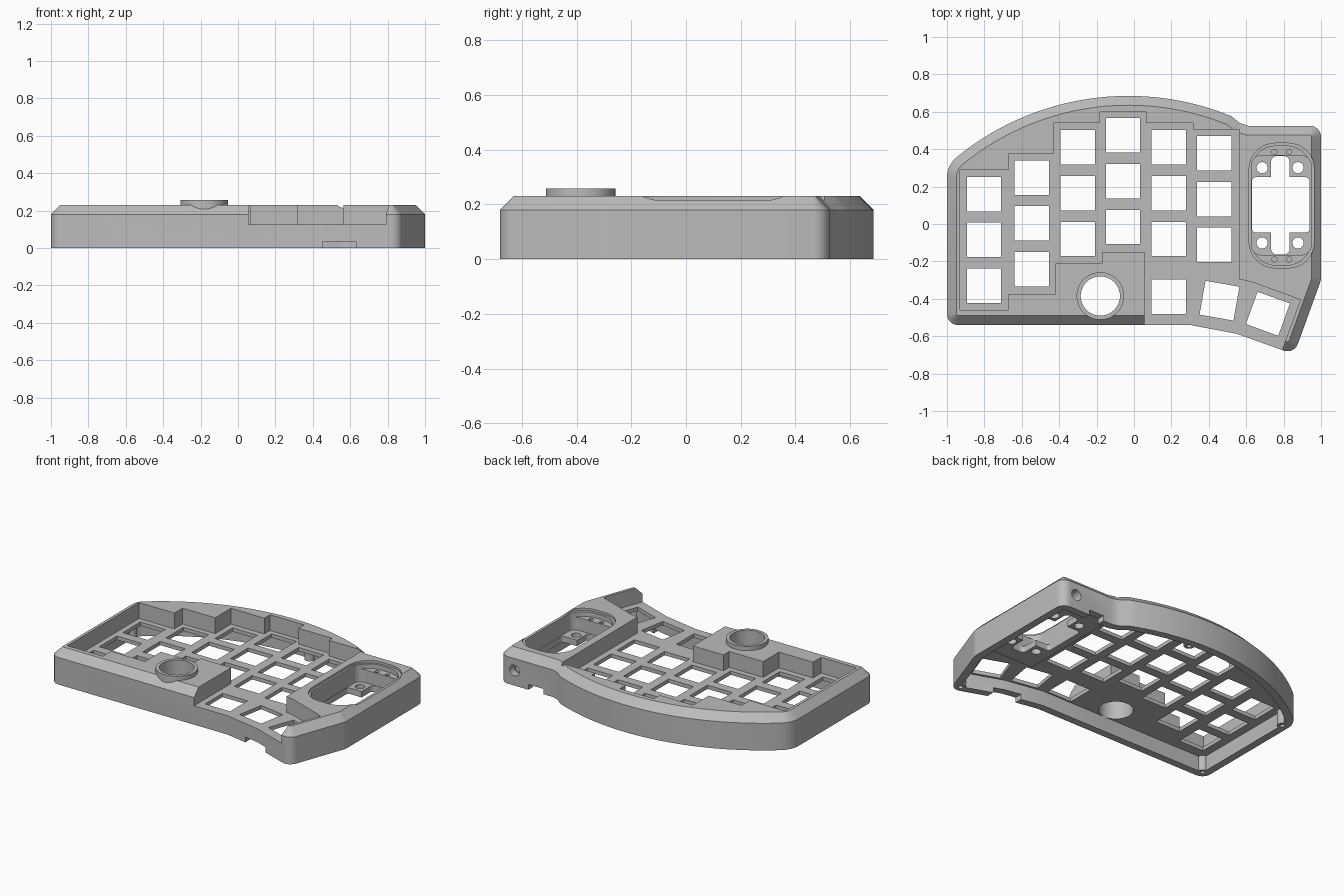
import bpy, bmesh
from math import sin, cos, tan, pi, radians, sqrt
from mathutils import Vector, Matrix

old = bpy.data.objects.get("Cube")
if old:
    bpy.data.objects.remove(old, do_unlink=True)

grey = bpy.data.materials.new("light_grey")
grey.use_nodes = True
grey.diffuse_color = (0.5, 0.5, 0.5, 1)
grey.node_tree.nodes["Principled BSDF"].inputs["Base Color"].default_value = (0.5, 0.5, 0.5, 1)


def rounded(corners, segs=8):
    """Polygon from (x, y, radius) corners."""
    out = []
    n = len(corners)
    for i, (x, y, r) in enumerate(corners):
        p = Vector((x, y))
        if r == 0:
            out.append(p)
            continue
        a = (Vector(corners[i - 1][:2]) - p).normalized()
        b = (Vector(corners[(i + 1) % n][:2]) - p).normalized()
        half = a.angle(b) / 2
        centre = p + (a + b).normalized() * (r / sin(half))
        start = p + a * (r / tan(half)) - centre
        sweep = pi - 2 * half
        if a.cross(b) > 0:
            sweep = -sweep
        for k in range(segs + 1):
            out.append(centre + Matrix.Rotation(sweep * k / segs, 2) @ start)
    return out


def inset(pts, d):
    """Offset a counter-clockwise polygon inward."""
    out = []
    for i, p in enumerate(pts):
        e1 = (p - pts[i - 1]).normalized()
        e2 = (pts[(i + 1) % len(pts)] - p).normalized()
        n1, n2 = Vector((-e1.y, e1.x)), Vector((-e2.y, e2.x))
        out.append(p + (n1 + n2) * (d / (1 + n1.dot(n2))))
    return out


def loft(name, rings):
    """Closed solid through (outline, z) rings."""
    bm = bmesh.new()
    rows = [[bm.verts.new((p[0], p[1], z)) for p in pts] for pts, z in rings]
    n = len(rows[0])
    for lo, hi in zip(rows, rows[1:]):
        for i in range(n):
            j = (i + 1) % n
            bm.faces.new((lo[i], lo[j], hi[j], hi[i]))
    bm.faces.new(rows[0][::-1])
    bm.faces.new(rows[-1])
    bmesh.ops.recalc_face_normals(bm, faces=bm.faces)
    me = bpy.data.meshes.new(name)
    bm.to_mesh(me)
    bm.free()
    me.materials.append(grey)
    ob = bpy.data.objects.new(name, me)
    bpy.context.collection.objects.link(ob)
    return ob


def prism(name, pts, z0, z1):
    return loft(name, [(pts, z0), (pts, z1)])


def disc(x, y, r, n=24):
    return [Vector((x + r * cos(2 * pi * k / n), y + r * sin(2 * pi * k / n))) for k in range(n)]


def rect(x0, x1, y0, y1, r=0):
    return rounded([(x0, y0, r), (x1, y0, r), (x1, y1, r), (x0, y1, r)])


def boolean(target, tool, op="DIFFERENCE"):
    mod = target.modifiers.new("cut", "BOOLEAN")
    mod.operation, mod.solver, mod.object = op, "EXACT", tool
    bpy.context.view_layer.objects.active = target
    bpy.ops.object.modifier_apply(modifier=mod.name)
    bpy.data.objects.remove(tool, do_unlink=True)


# Outer outline, with the back edge on one large arc
arc = []
for k in range(33):
    x = 0.52 - 1.46 * k / 32
    arc.append((x, sqrt(1.45 ** 2 - (x + 0.03) ** 2) - 0.765, 0))
outline = rounded([(-1, -0.54, 0.06), (0.3, -0.54, 0), (0.55, -0.587, 0),
                   (0.856, -0.697, 0.06), (1, -0.3, 0.1), (1, 0.525, 0.06),
                   (0.61, 0.525, 0), (0.565, 0.54, 0)] + arc + [(-1, 0.313, 0.14)])

# Case body with chamfered top, hollowed from below
case = loft("keyboard_case", [(outline, 0), (outline, 0.18), (inset(outline, 0.05), 0.23)])
boolean(case, prism("cavity", inset(outline, 0.05), -0.1, 0.1))

# Screw bosses inside the rim
screws = [(-0.95, -0.49), (-0.955, 0.25), (0.09, 0.622), (0.825, -0.64)]
for x, y in screws:
    boolean(case, prism("boss", disc(x, y, 0.032), 0, 0.11), "UNION")
    boolean(case, prism("screw_hole", disc(x, y, 0.015, 16), -0.1, 0.08))

# Stepped key well, open at the front by the thumb keys
well = [(-0.93, -0.46), (-0.67, -0.46), (-0.67, -0.375), (-0.42, -0.375), (-0.42, -0.21),
        (-0.17, -0.21), (-0.17, -0.15), (0.055, -0.15), (0.055, -0.8), (0.745, -0.8),
        (0.89, -0.405), (0.63, -0.31), (0.563, -0.295), (0.563, 0.505), (0.315, 0.505),
        (0.315, 0.54), (0.065, 0.54), (0.065, 0.6), (-0.185, 0.6), (-0.185, 0.54),
        (-0.43, 0.54), (-0.43, 0.375), (-0.67, 0.375), (-0.67, 0.29), (-0.93, 0.29)]
boolean(case, prism("key_well", well, 0.125, 0.4))

# Square key openings: columns of three, then the thumb keys
columns = [(-0.802, 0.16), (-0.546, 0.248), (-0.3, 0.41), (-0.059, 0.474),
           (0.186, 0.41), (0.43, 0.378)]
keys = [(x, y - 0.245 * row, 0) for x, y in columns for row in range(3)]
keys += [(0.186, -0.388, 0), (0.457, -0.41, -10), (0.716, -0.48, -20)]
for x, y, turn in keys:
    rot = Matrix.Rotation(radians(turn), 2)
    square = [rot @ p + Vector((x, y)) for p in rect(-0.092, 0.092, -0.092, 0.092)]
    boolean(case, prism("key_opening", square, 0.05, 0.2))

# Raised ring for the round control
boolean(case, prism("control_ring", disc(-0.18, -0.385, 0.127, 48), 0.205, 0.258), "UNION")
boolean(case, prism("control_hole", disc(-0.18, -0.385, 0.105, 48), 0.02, 0.4))

# Module housing on the right: lower box, stepped pocket and cross-shaped opening
boolean(case, prism("module_box", rect(0.585, 0.97, -0.262, 0.465), 0.06, 0.11), "UNION")
boolean(case, prism("module_lip", rect(0.615, 0.965, -0.235, 0.432, 0.14), 0.215, 0.4))
boolean(case, prism("module_ledge", rect(0.628, 0.947, -0.22, 0.417, 0.13), 0.185, 0.4))
boolean(case, prism("module_pocket", rect(0.628, 0.947, -0.165, 0.365, 0.05), 0.1, 0.4))
boolean(case, prism("module_opening", rect(0.631, 0.938, -0.045, 0.25, 0.02), 0.02, 0.15))
boolean(case, prism("module_neck", rect(0.733, 0.832, -0.163, 0.363, 0.03), 0.02, 0.15))
for side in (-1, 1):
    for end in (-1, 1):
        x, y = 0.781 + 0.096 * side, 0.1 + 0.201 * end
        boolean(case, prism("module_screw_hole", disc(x, y, 0.03), 0.02, 0.15))
        x, y = 0.79 + 0.039 * side, 0.098 + 0.287 * end
        boolean(case, prism("module_pin_hole", disc(x, y, 0.014, 16), 0.15, 0.3))

# Cable notches in the front and back walls, and a round socket hole
boolean(case, prism("front_notch", rect(0.452, 0.632, -0.72, -0.48), -0.1, 0.035))
boolean(case, prism("back_notch", rect(0.68, 0.79, 0.467, 0.7), -0.1, 0.035))
socket = prism("socket_hole", disc(0, 0, 0.036), -0.06, 0.1)
socket.data.transform(Matrix.Translation((0.893, 0.53, 0.1)) @ Matrix.Rotation(pi / 2, 4, "X"))
boolean(case, socket)

# Shading
bpy.ops.object.select_all(action="DESELECT")
case.select_set(True)
bpy.context.view_layer.objects.active = case
bpy.ops.object.shade_smooth_by_angle(angle=radians(25))
